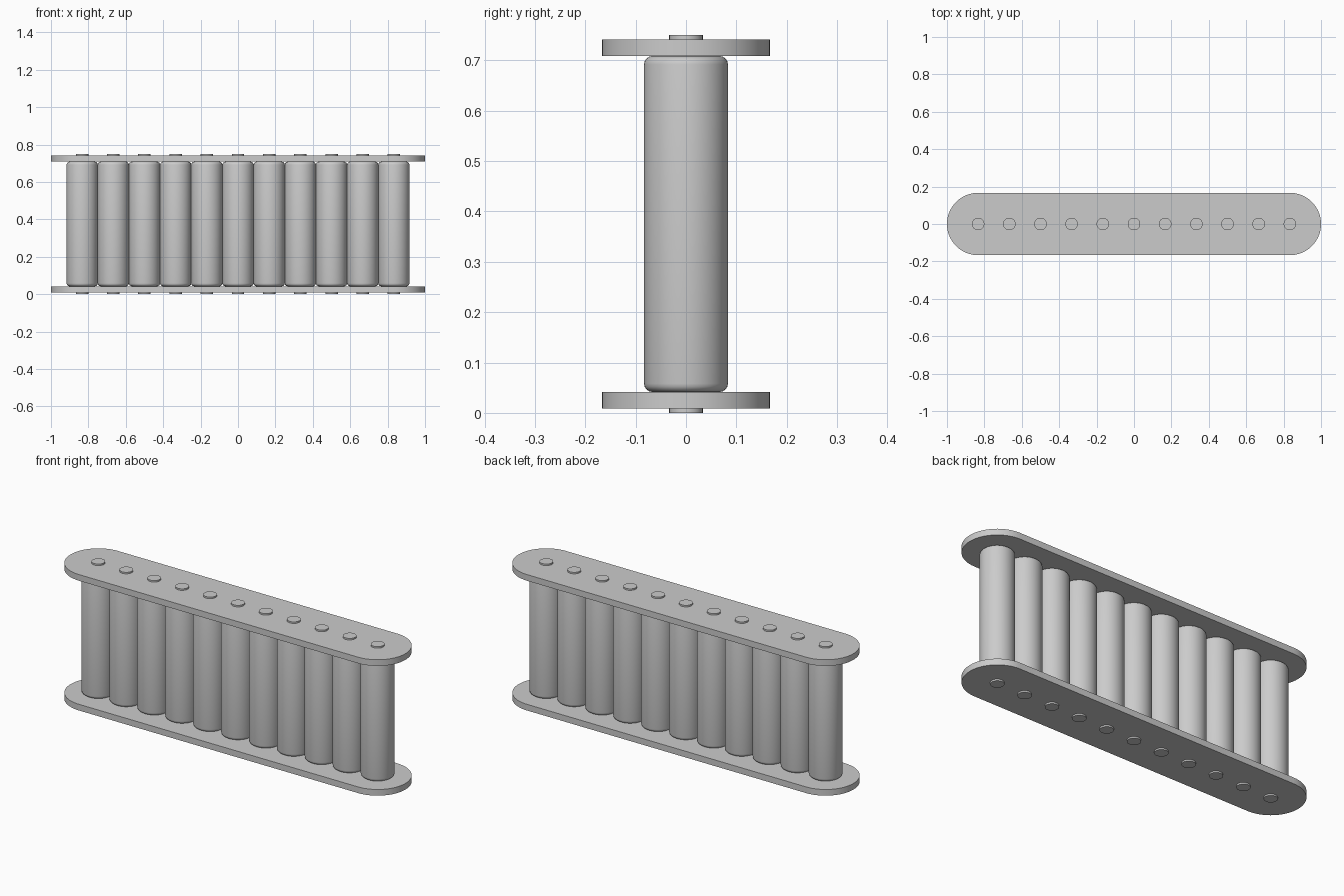
import bpy, bmesh
from math import pi, sin, cos, radians

cube = bpy.data.objects.get("Cube")
if cube:
    bpy.data.objects.remove(cube, do_unlink=True)

COUNT = 11
PITCH = 1 / 6
ROLLER_R = PITCH / 2
PLATE_R = PITCH
PIN_R = PITCH / 5
PIN_LIP = 0.0083
PLATE_T = 0.0333
HEIGHT = 0.75
ROLLER_Z = PIN_LIP + PLATE_T
END_X = PITCH * (COUNT - 1) / 2

steel = bpy.data.materials.new("grey steel")
steel.use_nodes = True
grey = (0.6, 0.6, 0.6, 1)
steel.diffuse_color = grey
steel.node_tree.nodes["Principled BSDF"].inputs["Base Color"].default_value = grey


def make_object(name, bm):
    bmesh.ops.recalc_face_normals(bm, faces=bm.faces)
    mesh = bpy.data.meshes.new(name)
    bm.to_mesh(mesh)
    bm.free()
    mesh.materials.append(steel)
    obj = bpy.data.objects.new(name, mesh)
    bpy.context.collection.objects.link(obj)
    bpy.ops.object.select_all(action="DESELECT")
    obj.select_set(True)
    bpy.context.view_layer.objects.active = obj
    bpy.ops.object.shade_smooth_by_angle(angle=radians(35))
    return obj


def extrude_outline(outline, z0, z1):
    bm = bmesh.new()
    face = bm.faces.new([bm.verts.new((x, y, z0)) for x, y in outline])
    new = bmesh.ops.extrude_face_region(bm, geom=[face])["geom"]
    verts = [v for v in new if isinstance(v, bmesh.types.BMVert)]
    bmesh.ops.translate(bm, verts=verts, vec=(0, 0, z1 - z0))
    return bm


def arc(cx, radius, start, sweep, steps):
    return [(cx + radius * cos(start + sweep * i / steps),
             radius * sin(start + sweep * i / steps)) for i in range(steps + 1)]


# Side plates with fully rounded ends
stadium = arc(END_X, PLATE_R, -pi / 2, pi, 32) + arc(-END_X, PLATE_R, pi / 2, pi, 32)
for name, z in (("lower_plate", PIN_LIP), ("upper_plate", HEIGHT - ROLLER_Z)):
    make_object(name, extrude_outline(stadium, z, z + PLATE_T))

# Rollers with rounded rims, each turning on a pin that pokes through the plates
for i in range(COUNT):
    x = -END_X + i * PITCH
    bm = extrude_outline(arc(0, ROLLER_R, 0, 2 * pi, 48)[:-1], ROLLER_Z, HEIGHT - ROLLER_Z)
    rims = [e for e in bm.edges if abs(e.verts[0].co.z - e.verts[1].co.z) < 0.001]
    bmesh.ops.bevel(bm, geom=rims, offset=PITCH / 10, segments=4, profile=0.5, affect="EDGES")
    make_object(f"roller_{i + 1}", bm).location.x = x
    pin = extrude_outline(arc(0, PIN_R, 0, 2 * pi, 32)[:-1], 0, HEIGHT)
    make_object(f"pin_{i + 1}", pin).location.x = x
